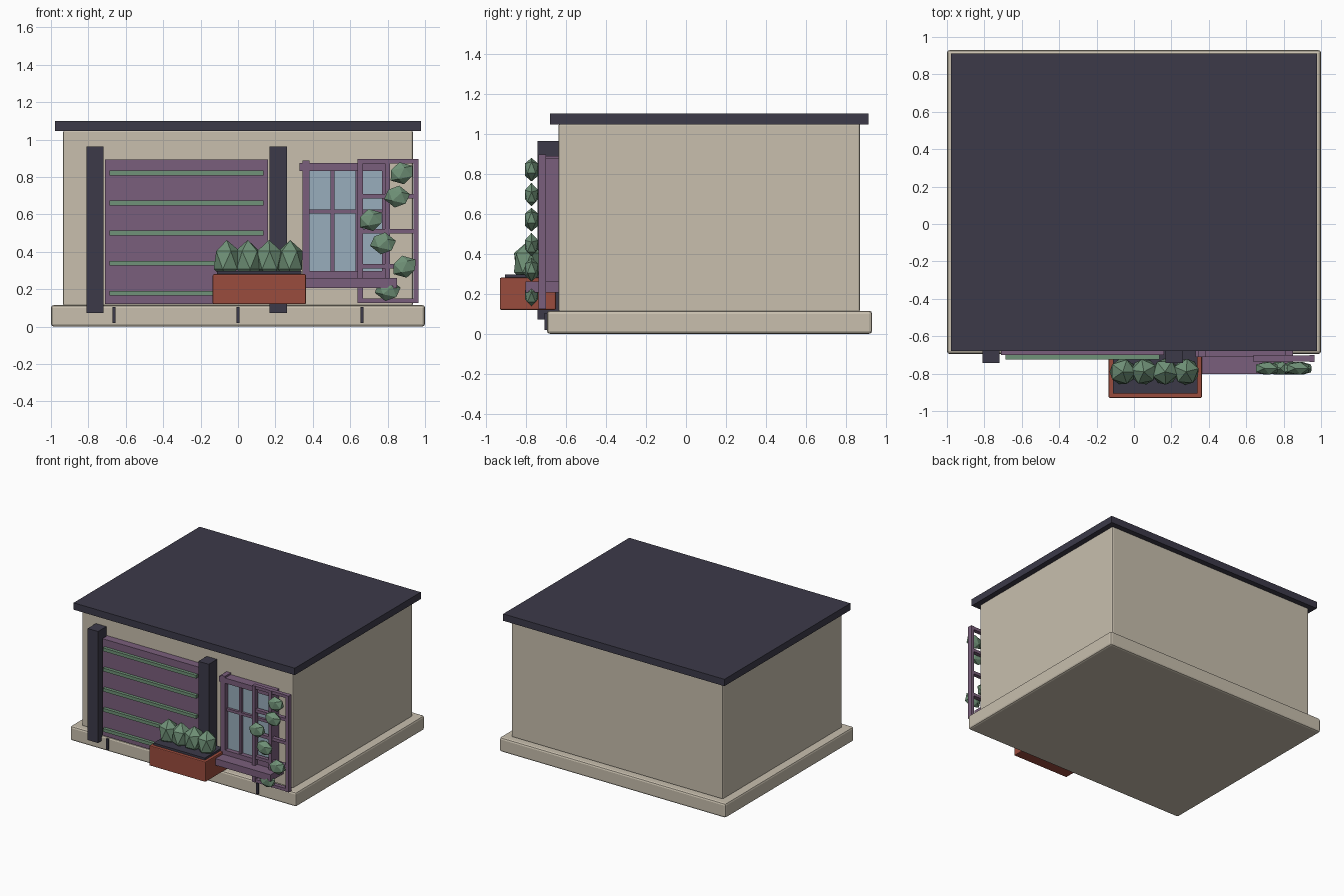
import bpy, bmesh, math

if "Cube" in bpy.data.objects:
    bpy.data.objects.remove(bpy.data.objects["Cube"])


def material(name, rgb):
    m = bpy.data.materials.new(name)
    lin = [((c / 255 + 0.055) / 1.055) ** 2.4 for c in rgb]
    m.diffuse_color = (*lin, 1)
    m.use_nodes = True
    m.node_tree.nodes["Principled BSDF"].inputs["Base Color"].default_value = m.diffuse_color
    return m


STONE = material("warm stone", (200, 191, 174))
DARK = material("dark slate", (60, 58, 73))
PURPLE = material("muted purple", (122, 95, 124))
GREEN = material("leaf green", (112, 146, 120))
CLAY = material("terracotta", (154, 76, 61))
GLASS = material("pale glass", (152, 174, 188))


def finish(bm, name, mat):
    mesh = bpy.data.meshes.new(name)
    bm.to_mesh(mesh)
    bm.free()
    mesh.materials.append(mat)
    ob = bpy.data.objects.new(name, mesh)
    bpy.context.collection.objects.link(ob)
    return ob


def box(name, mat, x, y, z, bevel=0):
    """Box from (min, max) ranges, with an optional bevel."""
    bm = bmesh.new()
    bmesh.ops.create_cube(bm, size=1)
    for v in bm.verts:
        for i, (a, b) in enumerate((x, y, z)):
            v.co[i] = (a + b) / 2 + v.co[i] * (b - a)
    ob = finish(bm, name, mat)
    if bevel:
        mod = ob.modifiers.new("soft_edges", "BEVEL")
        mod.width = bevel
        mod.segments = 2
    return ob


def leaf_ball(name, center, size, turn=(0, 0, 0)):
    """Faceted 20-sided clump of leaves."""
    bm = bmesh.new()
    bmesh.ops.create_icosphere(bm, subdivisions=1, radius=1)
    ob = finish(bm, name, GREEN)
    ob.location, ob.scale, ob.rotation_euler = center, size, turn


# building shell
box("base_slab", STONE, (-1, 1), (-0.695, 0.93), (0, 0.115), 0.015)
box("walls", STONE, (-0.935, 0.935), (-0.637, 0.87), (0.11, 1.05), 0.01)
box("roof", DARK, (-0.978, 0.978), (-0.68, 0.912), (1.045, 1.1))
for i, x in enumerate((-0.663, 0, 0.663)):
    box(f"base_joint_{i}", DARK, (x - 0.009, x + 0.009), (-0.708, -0.685), (0.02, 0.105))

# slatted panel between two posts
for i, x in enumerate((-0.765, 0.215)):
    box(f"post_{i}", DARK, (x - 0.046, x + 0.046), (-0.742, -0.635), (0.072, 0.963))
box("panel", PURPLE, (-0.71, 0.16), (-0.7, -0.63), (0.12, 0.893))
for i in range(5):
    z = 0.178 + 0.161 * i
    box(f"panel_stripe_{i}", GREEN, (-0.688, 0.135), (-0.725, -0.69), (z - 0.013, z + 0.013))

# planter with shrubs
box("planter", CLAY, (-0.135, 0.363), (-0.93, -0.65), (0.12, 0.28), 0.006)
box("soil", DARK, (-0.113, 0.34), (-0.905, -0.68), (0.2, 0.297))
for i in range(4):
    leaf_ball(f"shrub_{i}", (-0.06 + 0.113 * i, -0.79, 0.355), (0.078, 0.076, 0.108),
              (0, 0, 0.5 * i))

# window
box("window_glass", GLASS, (0.37, 0.78), (-0.675, -0.63), (0.28, 0.85))
box("window_jamb_left", PURPLE, (0.345, 0.383), (-0.712, -0.63), (0.25, 0.888))
box("window_jamb_right", PURPLE, (0.77, 0.81), (-0.712, -0.63), (0.25, 0.875))
box("window_head", PURPLE, (0.328, 0.81), (-0.71, -0.63), (0.832, 0.874))
box("window_foot", PURPLE, (0.345, 0.81), (-0.71, -0.63), (0.25, 0.297))
box("window_sill", PURPLE, (0.36, 0.85), (-0.803, -0.63), (0.207, 0.26))
for i, x in enumerate((0.505, 0.637)):
    box(f"window_mullion_{i}", PURPLE, (x - 0.01, x + 0.01), (-0.695, -0.66), (0.28, 0.85))
box("window_crossbar", PURPLE, (0.37, 0.78), (-0.695, -0.66), (0.605, 0.627))

# trellis
for i, x in enumerate((0.654, 0.8, 0.951)):
    box(f"trellis_upright_{i}", PURPLE, (x - 0.014, x + 0.014), (-0.738, -0.7), (0.125, 0.895))
for i in range(5):
    z = 0.137 + 0.1865 * i
    box(f"trellis_rail_{i}", PURPLE, (0.64, 0.965), (-0.735, -0.703), (z - 0.012, z + 0.012))

# climbing leaves, zigzagging up the trellis
for i, x in enumerate((0.80, 0.89, 0.775, 0.71, 0.85, 0.875)):
    leaf_ball(f"climber_leaf_{i}", (x, -0.772, 0.195 + 0.125 * i), (0.073, 0.039, 0.06),
              (0, 0.2 * (-1) ** i, 0))
